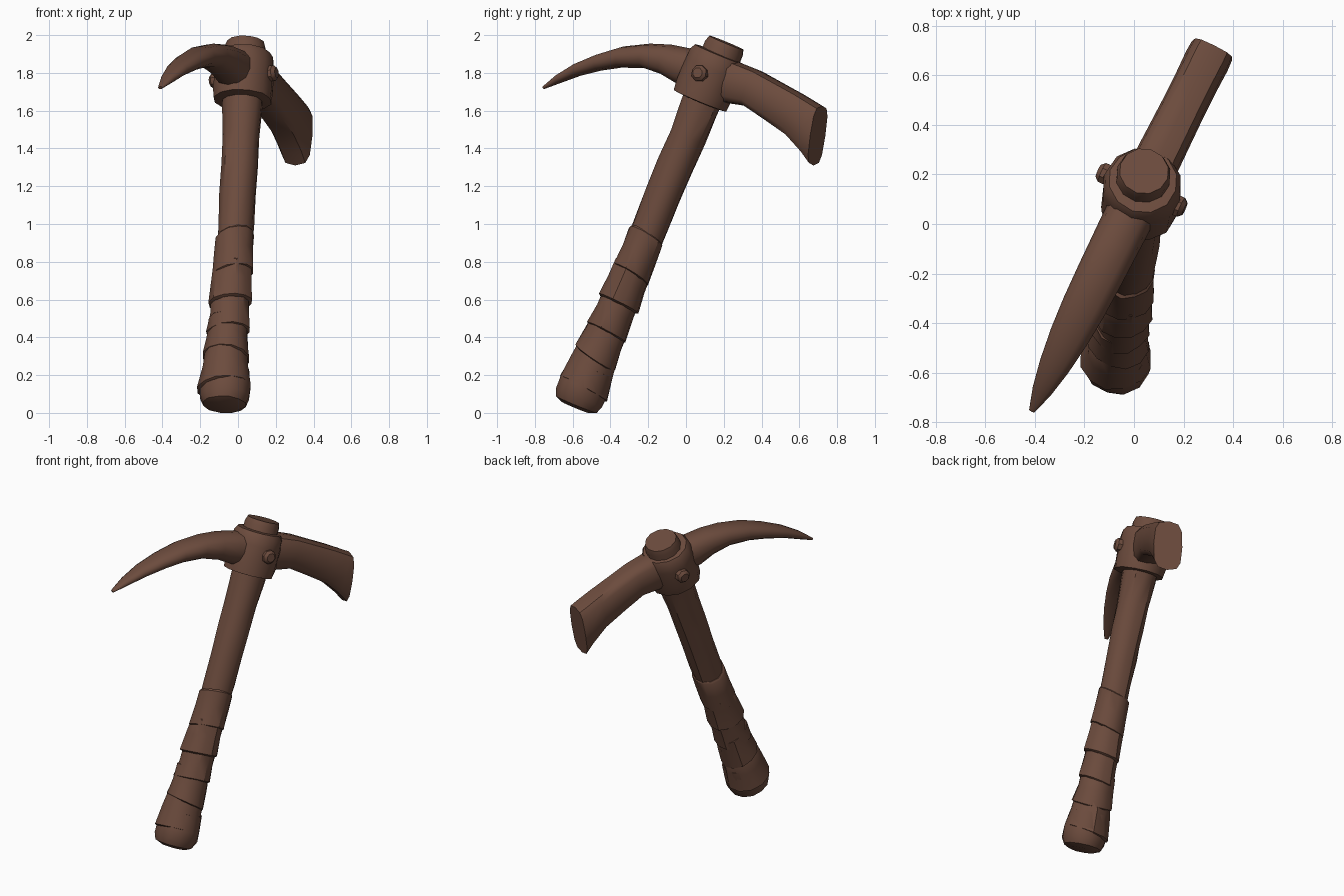
import bpy, bmesh, math, random
from mathutils import Vector

if "Cube" in bpy.data.objects:
    bpy.data.objects.remove(bpy.data.objects["Cube"])

random.seed(4)
brown = bpy.data.materials.new("dark brown")
brown.diffuse_color = (0.15, 0.071, 0.047, 1)
brown.use_nodes = True
brown.node_tree.nodes["Principled BSDF"].inputs["Base Color"].default_value = brown.diffuse_color

# Handle axis, leaning back, and its perpendicular frame
A, B = Vector((-0.06, -0.58, 0.045)), Vector((0.04, 0.213, 1.96))
AXIS = (B - A).normalized()
SIDE = AXIS.cross(Vector((0, -1, 0))).cross(AXIS).normalized()
CROSS = AXIS.cross(SIDE)
# Head direction in plan and its sideways direction
HEAD = Vector((0.447, 0.894, 0))
WIDE = Vector((0.894, -0.447, 0))


def loft(name, rings, angle=35):
    """Skin a list of equal-length rings and cap both ends."""
    bm = bmesh.new()
    rows = [[bm.verts.new(p) for p in r] for r in rings]
    n = len(rows[0])
    for a, b in zip(rows, rows[1:]):
        for i in range(n):
            bm.faces.new((a[i], a[(i + 1) % n], b[(i + 1) % n], b[i]))
    bm.faces.new(rows[0])
    bm.faces.new(rows[-1])
    bmesh.ops.recalc_face_normals(bm, faces=bm.faces)
    me = bpy.data.meshes.new(name)
    bm.to_mesh(me)
    bm.free()
    ob = bpy.data.objects.new(name, me)
    me.materials.append(brown)
    bpy.context.collection.objects.link(ob)
    bpy.ops.object.select_all(action='DESELECT')
    ob.select_set(True)
    bpy.context.view_layer.objects.active = ob
    bpy.ops.object.shade_smooth_by_angle(angle=math.radians(angle))
    return ob


def axis_ring(t, r, n=12, jit=0.0, tilt=0.0, phase=0.0, off=(0, 0)):
    """Ring around the handle axis; t runs 0 (butt) to 1 (top)."""
    c = A.lerp(B, t) + Vector((off[0], off[1], 0))
    out = []
    for i in range(n):
        a = 2 * math.pi * i / n + 0.2
        q = r + random.uniform(-jit, jit)
        out.append(c + SIDE * q * math.cos(a) + CROSS * q * math.sin(a)
                   + AXIS * tilt * math.cos(a - phase))
    return out


def head_ring(top, bot, width, e):
    """Rounded-box ring through a top and bottom point given as (y, z)."""
    t, b = (Vector((0.5 * y - 0.035, y, z)) for y, z in (top, bot))
    c, u, v = (t + b) / 2, (t - b) / 2, WIDE * width / 2
    pw = lambda x: math.copysign(abs(x) ** e, x)
    return [c + v * pw(math.cos(a)) + u * pw(math.sin(a))
            for a in (math.pi * i / 6 + 0.001 for i in range(12))]


# Wooden shaft with a slightly uneven surface, poking out of the collar
shaft = [(0.40, 0.092), (0.50, 0.094), (0.58, 0.096), (0.66, 0.098),
         (0.74, 0.100), (0.82, 0.108), (0.90, 0.110), (0.985, 0.110), (1.0, 0.100)]
loft("shaft", [axis_ring(t, r, 12, 0.005 if t < 0.9 else 0.001) for t, r in shaft])

# Grip wrap: overlapping slanted bands, widening toward the butt
bands = [(0.47, 0.36, 0.103, 0.108), (0.385, 0.28, 0.103, 0.117),
         (0.30, 0.20, 0.102, 0.115), (0.23, 0.13, 0.106, 0.125),
         (0.16, 0.045, 0.114, 0.142)]
for i, (hi, lo, r0, r1) in enumerate(bands):
    tilt, ph = random.uniform(0.015, 0.035), random.uniform(0, 6.28)
    off = (-0.006 - 0.003 * i, 0)
    loft(f"grip_band_{i + 1}", [
        axis_ring(hi, r0 - 0.012, 12, 0.002, tilt, ph, off),
        axis_ring(hi - 0.006, r0, 12, 0.004, tilt, ph, off),
        axis_ring((hi + lo) / 2, (r0 + r1) / 2 - 0.003, 12, 0.005, tilt, ph, off),
        axis_ring(lo, r1, 12, 0.005, tilt, ph, off),
        axis_ring(lo - 0.006, r1 - 0.018, 12, 0.002, tilt, ph, off)])

# Rounded butt
loft("butt", [axis_ring(t, r, 12, 0.004, 0, 0, (-0.012, 0)) for t, r in
              [(0.10, 0.122), (0.05, 0.137), (0.02, 0.134), (0.0, 0.118), (-0.008, 0.08)]])

# Metal collar
collar = [(0.838, 0.125), (0.84, 0.155), (0.87, 0.161), (0.90, 0.160),
          (0.93, 0.160), (0.955, 0.155), (0.968, 0.140), (0.97, 0.10)]
loft("collar", [axis_ring(t, r, 12, 0.003, off=(0, -0.012)) for t, r in collar])

# Rivets on both sides of the collar
for s, side in ((1, "right"), (-1, "left")):
    d = (WIDE - AXIS * WIDE.dot(AXIS)).normalized() * s
    f = AXIS.cross(d)
    c = A.lerp(B, 0.905)
    loft("rivet_" + side, [
        [c + d * k + (f * math.cos(a) + AXIS * math.sin(a)) * r
         for a in (math.pi * j / 4 for j in range(8))]
        for k, r in ((0.12, 0.046), (0.175, 0.044), (0.192, 0.028))])

# Curved pick spike
pick = [((0.16, 1.90), (0.12, 1.69), 0.20), ((0.02, 1.93), (-0.04, 1.74), 0.20),
        ((-0.08, 1.95), (-0.12, 1.79), 0.195), ((-0.19, 1.955), (-0.22, 1.825), 0.19),
        ((-0.33, 1.94), (-0.34, 1.828), 0.18), ((-0.46, 1.90), (-0.45, 1.812), 0.16),
        ((-0.58, 1.85), (-0.57, 1.782), 0.125), ((-0.68, 1.79), (-0.67, 1.745), 0.08),
        ((-0.757, 1.728), (-0.75, 1.715), 0.025)]
loft("pick_spike", [head_ring(t, b, w, 0.85) for t, b, w in pick], 50)

# Flared blade on the opposite side
blade = [((0.12, 1.87), (0.08, 1.68), 0.18), ((0.27, 1.86), (0.22, 1.64), 0.19),
         ((0.38, 1.815), (0.32, 1.625), 0.185), ((0.49, 1.755), (0.43, 1.55), 0.18),
         ((0.60, 1.695), (0.55, 1.465), 0.18), ((0.685, 1.645), (0.63, 1.375), 0.185),
         ((0.72, 1.625), (0.675, 1.31), 0.18)]
loft("blade", [head_ring(t, b, w, 0.62) for t, b, w in blade], 40)
